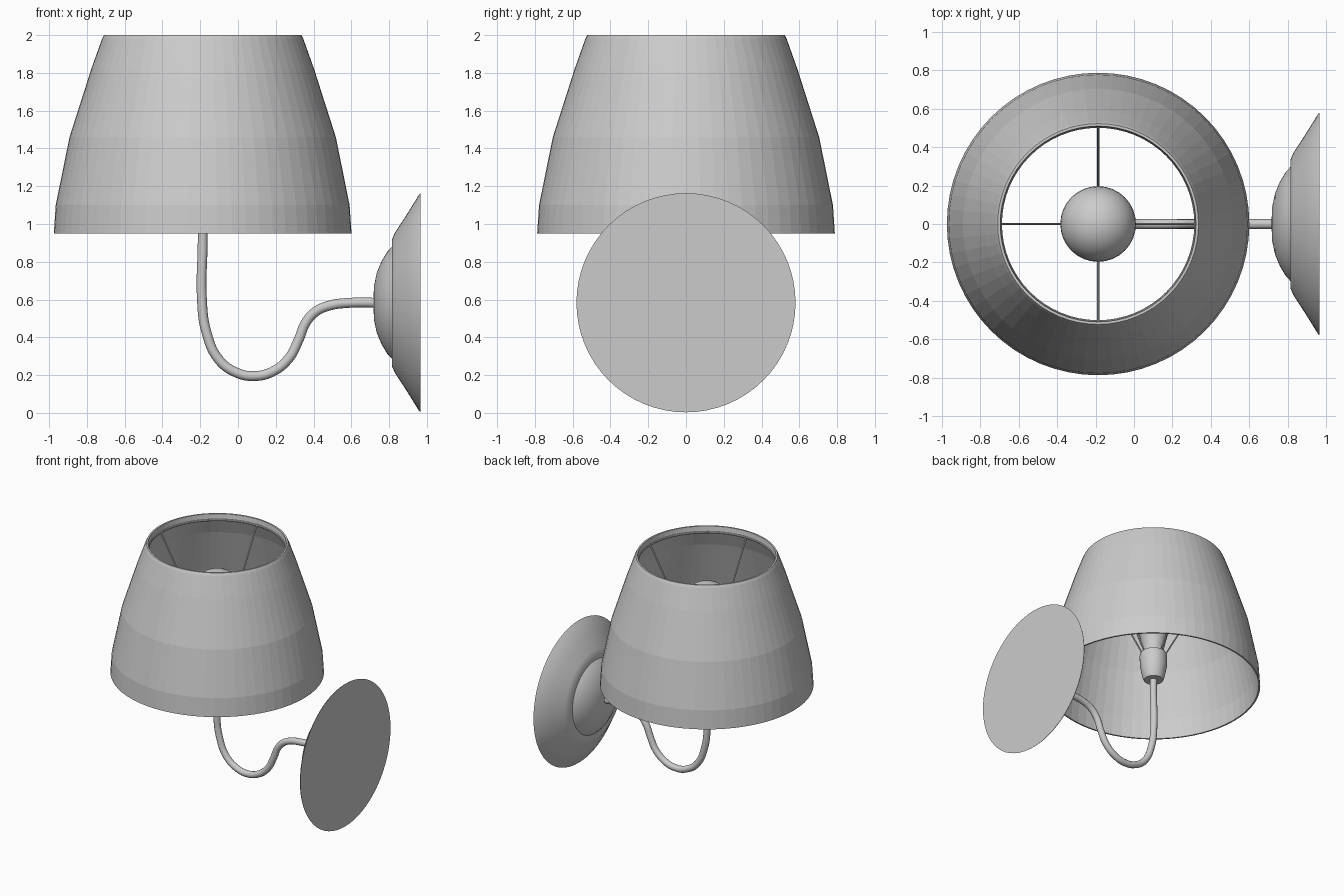
import bpy, bmesh, math
from mathutils import Vector, Matrix

if "Cube" in bpy.data.objects:
    bpy.data.objects.remove(bpy.data.objects["Cube"])

CX = -0.187      # lamp axis
WALL_Z = 0.583   # wall plate axis height


def lathe(name, profile, matrix, segs=64, closed=False, smooth=True, angle=30):
    """Spin (radius, height) points round z, then place with matrix."""
    bm = bmesh.new()
    rings = []
    for r, h in profile:
        if r == 0:
            rings.append([bm.verts.new((0, 0, h))])
        else:
            rings.append([bm.verts.new((r * math.cos(2 * math.pi * i / segs),
                                        r * math.sin(2 * math.pi * i / segs), h))
                          for i in range(segs)])
    pairs = list(zip(rings, rings[1:]))
    if closed:
        pairs.append((rings[-1], rings[0]))
    for a, b in pairs:
        for i in range(segs):
            j = (i + 1) % segs
            quad = [a[i % len(a)], a[j % len(a)], b[j % len(b)], b[i % len(b)]]
            bm.faces.new(list(dict.fromkeys(quad)))
    bmesh.ops.recalc_face_normals(bm, faces=bm.faces)
    bm.transform(matrix)
    mesh = bpy.data.meshes.new(name)
    bm.to_mesh(mesh)
    bm.free()
    ob = bpy.data.objects.new(name, mesh)
    bpy.context.collection.objects.link(ob)
    if smooth:
        shade(ob, angle)
    return ob


def shade(ob, angle=30):
    bpy.ops.object.select_all(action='DESELECT')
    ob.select_set(True)
    bpy.context.view_layer.objects.active = ob
    bpy.ops.object.shade_smooth_by_angle(angle=math.radians(angle))


def tube(name, points, radius, res=4, spline='POLY'):
    """Round tube along a path, turned into a mesh."""
    cu = bpy.data.curves.new(name, 'CURVE')
    cu.dimensions = '3D'
    cu.bevel_depth = radius
    cu.bevel_resolution = res
    cu.use_fill_caps = True
    cu.resolution_u = 6
    sp = cu.splines.new(spline)
    if spline == 'BEZIER':
        sp.bezier_points.add(len(points) - 1)
        for bp, p in zip(sp.bezier_points, points):
            bp.co = p
            bp.handle_left_type = bp.handle_right_type = 'AUTO'
    else:
        sp.points.add(len(points) - 1)
        for sp_pt, p in zip(sp.points, points):
            sp_pt.co = (*p, 1)
    ob = bpy.data.objects.new(name, cu)
    bpy.context.collection.objects.link(ob)
    bpy.ops.object.select_all(action='DESELECT')
    ob.select_set(True)
    bpy.context.view_layer.objects.active = ob
    bpy.ops.object.convert(target='MESH')
    shade(bpy.context.object, 40)


axis = Matrix.Translation((CX, 0, 0))

# Lampshade: thin tapered shell with a rolled top lip
outer = [(0.788, 0.95), (0.778, 1.10), (0.705, 1.46), (0.590, 1.82),
         (0.533, 1.98), (0.523, 2.0)]
inner = [(0.510, 2.0), (0.505, 1.96), (0.520, 1.95), (0.575, 1.82),
         (0.690, 1.46), (0.764, 1.10), (0.776, 0.95)]
lathe("lampshade", outer + inner, axis, closed=True, smooth=False)

# Wire ring inside the top of the shade
ring = [(0.510 + 0.009 * math.cos(a * math.pi / 4), 1.95 + 0.009 * math.sin(a * math.pi / 4))
        for a in range(8)]
lathe("shade_ring", ring, axis, closed=True)

# Four spokes from the socket up to the ring
for k in range(4):
    d = Vector((math.cos(k * math.pi / 2), math.sin(k * math.pi / 2), 0))
    base = Vector((CX, 0, 0))
    tube(f"shade_spoke_{k + 1}", [base + d * 0.08 + Vector((0, 0, 1.2)),
                                  base + d * 0.508 + Vector((0, 0, 1.95))], 0.006, 2)

# Bulb socket
lathe("bulb_socket", [(0, 1.0), (0.07, 1.0), (0.08, 1.02), (0.1, 1.12), (0.102, 1.2),
                      (0.095, 1.225), (0, 1.225)], axis, 32)

# Bulb: flared neck running into a globe
globe = [(0.197 * math.cos(t), 1.58 + 0.197 * math.sin(t))
         for t in (math.radians(-50 + 10 * i) for i in range(14))]
lathe("bulb", [(0, 1.2), (0.072, 1.2), (0.08, 1.28), (0.105, 1.39)] + globe + [(0, 1.777)],
      axis, 32, angle=50)

# S-shaped arm from the socket to the wall plate
path = [(CX, 1.03), (CX, 0.9), (-0.191, 0.6), (-0.168, 0.43), (-0.1, 0.28), (0, 0.21),
        (0.085, 0.195), (0.18, 0.217), (0.27, 0.29), (0.32, 0.385), (0.36, 0.48),
        (0.41, 0.535), (0.48, 0.567), (0.58, 0.582), (0.76, WALL_Z)]
tube("arm", [(x, 0, z) for x, z in path], 0.026, 4, 'BEZIER')

# Wall plate: flared dish with a dome, flat against the wall
wall = Matrix.Translation((0, 0, WALL_Z)) @ Matrix.Rotation(math.pi / 2, 4, 'Y')
lathe("wall_plate", [(0, 0.967), (0.58, 0.967), (0.575, 0.960), (0.47, 0.895), (0.37, 0.83),
                     (0.335, 0.815), (0.297, 0.815), (0.27, 0.79), (0.22, 0.76),
                     (0.16, 0.735), (0.09, 0.72), (0, 0.716)], wall)
